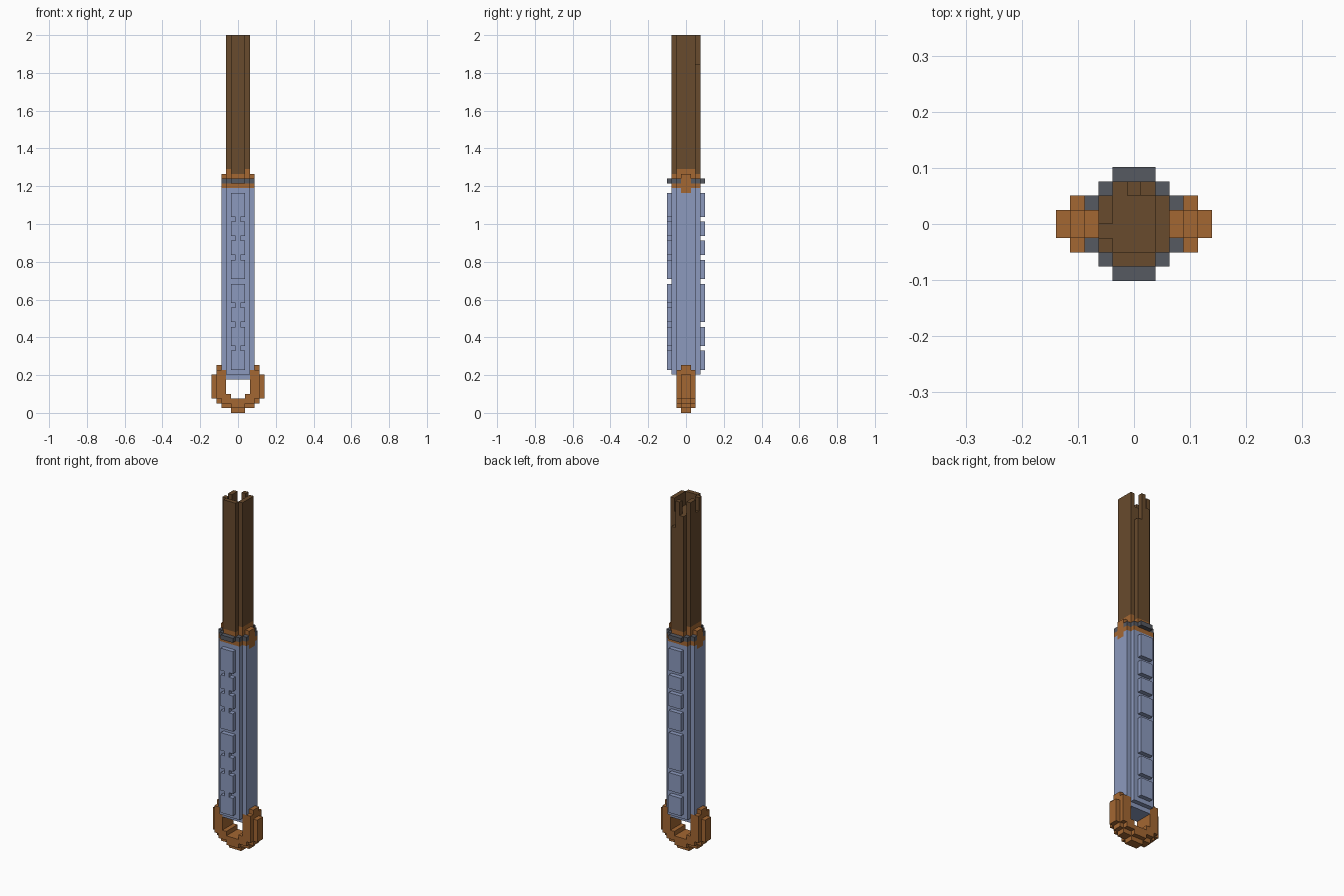
import bpy, bmesh
from mathutils import Vector

V = 2 / 79            # edge length of one block
cells = {}            # block position -> part name


def fill(part, i_from, i_to, depth, k_from, k_to, depth_from=0):
    """Blocks mirrored in x and y; i is distance from the middle column."""
    for i in range(i_from, i_to + 1):
        for j in range(depth_from, depth):
            for k in range(k_from, k_to + 1):
                for x in (i, -i):
                    for y in (j, -j - 1):
                        cells[x, y, k] = part


def carve(i_from, i_to, j_from, j_to, k_from):
    for i in range(i_from, i_to + 1):
        for j in range(j_from, j_to + 1):
            for k in range(k_from, 79):
                cells.pop((i, j, k), None)


# Wooden shaft with a ragged hollow top
fill("shaft", 0, 1, 3, 47, 78)
fill("shaft", 2, 2, 2, 47, 78)
carve(-1, 1, -2, 1, 76)
carve(-2, -2, -1, -1, 76)
carve(1, 1, 2, 2, 73)
carve(-1, -1, 2, 2, 76)

# Sleeve
fill("sleeve", 0, 2, 3, 8, 46)
fill("sleeve", 3, 3, 2, 8, 46)
fill("sleeve", 0, 2, 2, 7, 7)

# Raised plates: linked by a spine in front, separate behind
back_gaps = {13, 18, 27, 32, 36, 40}
front_notches = back_gaps | {22}
for k in range(9, 46):
    for i in (-1, 0, 1):
        if k not in back_gaps:
            cells[i, 3, k] = "back_plates"
        if k != 27 and (i == 0 or k not in front_notches):
            cells[i, -4, k] = "front_plates"

# Copper collar where the shaft enters the sleeve
fill("collar", 0, 1, 3, 47, 49)
fill("collar", 2, 2, 2, 47, 50)
fill("collar", 2, 2, 3, 47, 47)
fill("collar", 3, 3, 2, 47, 47)
fill("collar", 3, 3, 1, 46, 49)

# Dark band around the collar
fill("band", 0, 1, 4, 48, 48, 3)
fill("band", 2, 2, 3, 48, 48, 2)
fill("band", 3, 3, 2, 48, 48, 1)

# Copper hanging loop
fill("loop", 0, 1, 1, 0, 0)
fill("loop", 0, 1, 2, 1, 1)
fill("loop", 2, 3, 1, 1, 1)
fill("loop", 0, 3, 2, 2, 2)
fill("loop", 4, 4, 1, 2, 2)
fill("loop", 2, 2, 2, 3, 3)
fill("loop", 3, 4, 2, 3, 8)
fill("loop", 5, 5, 1, 3, 7)
fill("loop", 3, 4, 1, 9, 9)


def make_material(name, rgb):
    mat = bpy.data.materials.new(name)
    mat.use_nodes = True
    mat.diffuse_color = (*rgb, 1)
    bsdf = mat.node_tree.nodes["Principled BSDF"]
    bsdf.inputs["Base Color"].default_value = (*rgb, 1)
    bsdf.inputs["Roughness"].default_value = 0.9
    return mat


def build(part, mat):
    """Outer faces of one part, with flat neighbours joined."""
    bm = bmesh.new()
    for cell, owner in cells.items():
        if owner != part:
            continue
        centre = Vector(cell) + Vector((0, 0.5, 0.5))
        for axis in range(3):
            for sign in (-1, 1):
                n = Vector((0, 0, 0))
                n[axis] = sign
                if tuple(int(c + d) for c, d in zip(cell, n)) in cells:
                    continue
                u = Vector((n.y, n.z, n.x))
                w = n.cross(u)
                corners = (-u - w, u - w, u + w, w - u)
                bm.faces.new([bm.verts.new((centre + (n + c) / 2) * V)
                              for c in corners])
    bmesh.ops.remove_doubles(bm, verts=bm.verts, dist=V / 100)
    bmesh.ops.dissolve_limit(bm, angle_limit=0.01, verts=bm.verts, edges=bm.edges)
    mesh = bpy.data.meshes.new(part)
    bm.to_mesh(mesh)
    bm.free()
    mesh.materials.append(mat)
    bpy.context.collection.objects.link(bpy.data.objects.new(part, mesh))


cube = bpy.data.objects.get("Cube")
if cube:
    bpy.data.objects.remove(cube)

wood = make_material("dark wood", (0.138, 0.069, 0.026))
copper = make_material("copper brown", (0.37, 0.135, 0.032))
cloth = make_material("pale blue", (0.262, 0.323, 0.515))
iron = make_material("dark grey", (0.094, 0.1, 0.12))

for part, mat in (("shaft", wood), ("sleeve", cloth), ("front_plates", cloth),
                  ("back_plates", cloth), ("collar", copper), ("band", iron),
                  ("loop", copper)):
    build(part, mat)
